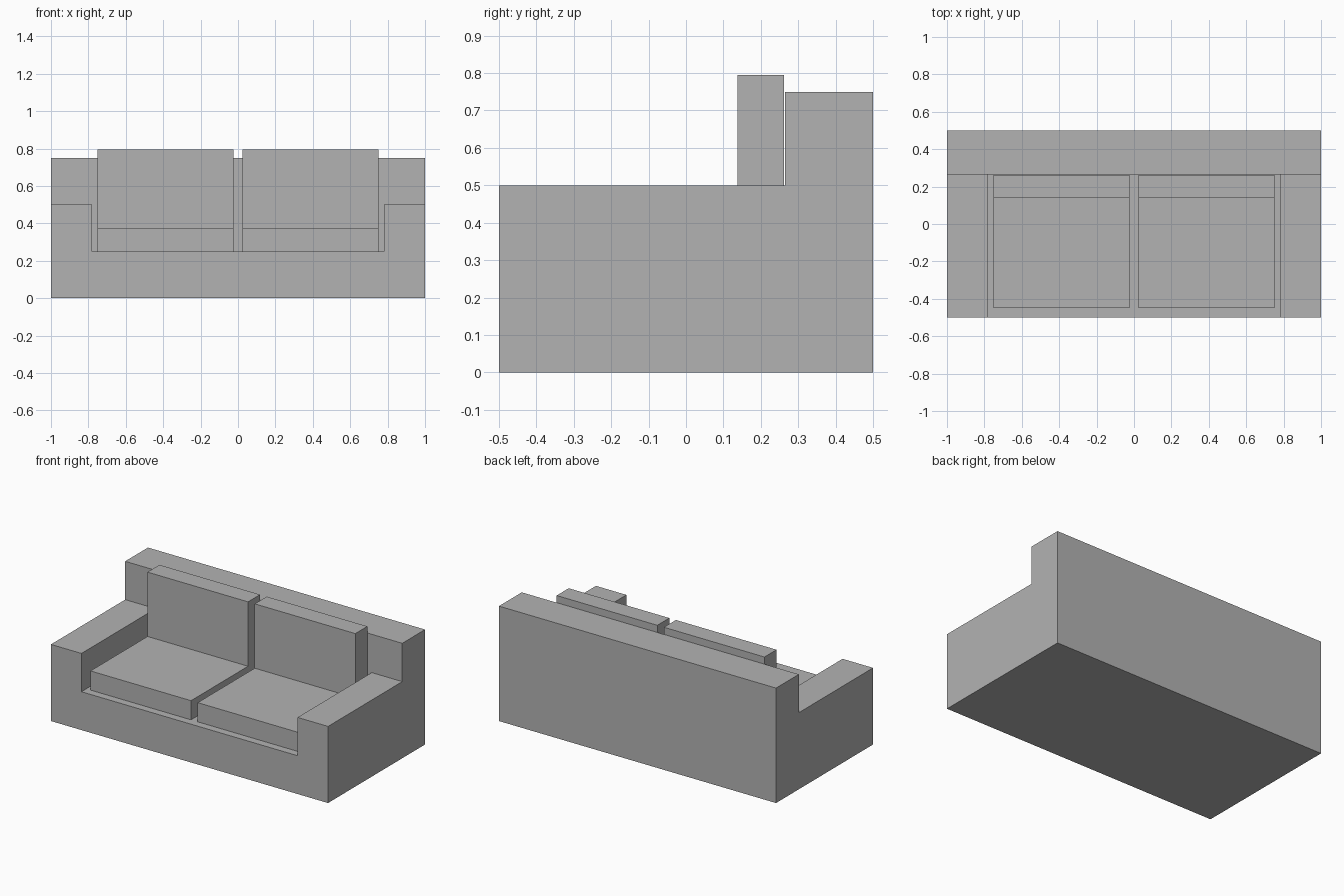
import bpy, bmesh

if "Cube" in bpy.data.objects:
    bpy.data.objects.remove(bpy.data.objects["Cube"])

grey = bpy.data.materials.new("grey fabric")
grey.diffuse_color = (0.45, 0.45, 0.45, 1)
grey.use_nodes = True
grey.node_tree.nodes["Principled BSDF"].inputs["Base Color"].default_value = grey.diffuse_color


def extrude_profile(name, points, start, end):
    """Extrude a closed (y, z) profile along x from start to end."""
    bm = bmesh.new()
    face = bm.faces.new([bm.verts.new((start, y, z)) for y, z in points])
    moved = bmesh.ops.extrude_face_region(bm, geom=[face])["geom"]
    bmesh.ops.translate(bm, vec=(end - start, 0, 0),
                        verts=[v for v in moved if isinstance(v, bmesh.types.BMVert)])
    bmesh.ops.recalc_face_normals(bm, faces=bm.faces[:])
    mesh = bpy.data.meshes.new(name)
    bm.to_mesh(mesh)
    bm.free()
    mesh.materials.append(grey)
    obj = bpy.data.objects.new(name, mesh)
    bpy.context.collection.objects.link(obj)
    return obj


FRONT, BACK, BACKREST = -0.5, 0.5, 0.265
ARM, BASE, ARM_TOP, BACK_TOP = 0.78, 0.25, 0.5, 0.75


def stepped(seat_height):
    """Side outline with a low front part and a tall backrest."""
    return [(FRONT, 0), (BACK, 0), (BACK, BACK_TOP), (BACKREST, BACK_TOP),
            (BACKREST, seat_height), (FRONT, seat_height)]


# Frame: one solid block with the seat well cut out between the arms
frame = extrude_profile("sofa_frame", stepped(ARM_TOP), -1, 1)
well = extrude_profile("seat_well_cutter", [(-0.6, BASE), (BACKREST, BASE),
                                            (BACKREST, 0.9), (-0.6, 0.9)], -ARM, ARM)
well.hide_render = True
well.hide_viewport = True
cut = frame.modifiers.new("seat_well", 'BOOLEAN')
cut.operation = 'DIFFERENCE'
cut.solver = 'EXACT'
cut.object = well

# Seat and back cushions, one pair on each side
for side, label in ((-1, "left"), (1, "right")):
    x0, x1 = sorted((side * 0.024, side * 0.75))
    extrude_profile(label + "_seat_cushion", [(-0.45, BASE), (0.262, BASE),
                                              (0.262, 0.375), (-0.45, 0.375)], x0, x1)
    extrude_profile(label + "_back_cushion", [(0.138, 0.375), (0.262, 0.375),
                                              (0.262, 0.795), (0.138, 0.795)], x0, x1)
